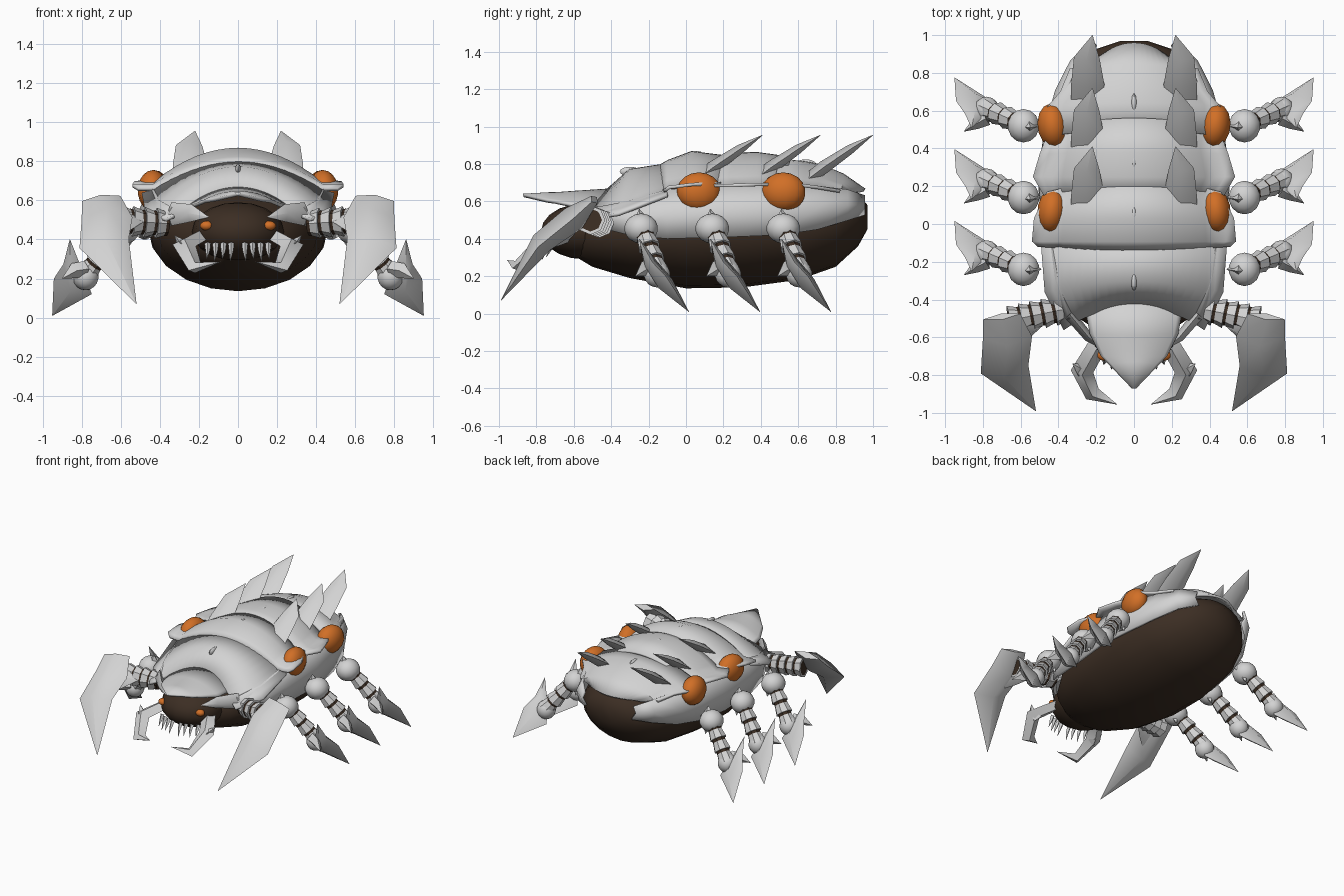
import bpy, bmesh, math
from mathutils import Vector, Matrix

cube = bpy.data.objects.get("Cube")
if cube:
    bpy.data.objects.remove(cube, do_unlink=True)


def material(name, rgb):
    m = bpy.data.materials.new(name)
    m.use_nodes = True
    m.diffuse_color = (*rgb, 1)
    m.node_tree.nodes["Principled BSDF"].inputs["Base Color"].default_value = (*rgb, 1)
    return m


GREY = material("shell grey", (0.65, 0.65, 0.65))
BROWN = material("flesh brown", (0.045, 0.027, 0.017))
ORANGE = material("eye orange", (0.64, 0.16, 0.02))
X, Y, Z = Vector((1, 0, 0)), Vector((0, 1, 0)), Vector((0, 0, 1))


def finish(name, bm, mat, mirror=True, thick=0, angle=40):
    bmesh.ops.recalc_face_normals(bm, faces=bm.faces)
    me = bpy.data.meshes.new(name)
    bm.to_mesh(me)
    bm.free()
    me.materials.append(mat)
    for p in me.polygons:
        p.use_smooth = True
    me.set_sharp_from_angle(angle=math.radians(angle))
    ob = bpy.data.objects.new(name, me)
    bpy.context.scene.collection.objects.link(ob)
    if thick:
        s = ob.modifiers.new("thickness", 'SOLIDIFY')
        s.thickness, s.offset = thick, 0
    if mirror:
        ob.modifiers.new("mirror", 'MIRROR')


def skin(bm, rings, closed=True):
    """Join successive point rings with quads."""
    rows = [[bm.verts.new(p) for p in r] for r in rings]
    n = len(rows[0])
    for a, b in zip(rows, rows[1:]):
        for i in range(n if closed else n - 1):
            j = (i + 1) % n
            bm.faces.new((a[i], a[j], b[j], b[i]))
    if closed:
        bm.faces.new(rows[0])
        bm.faces.new(rows[-1])
    bmesh.ops.remove_doubles(bm, verts=bm.verts, dist=0.0005)


def blade(name, path, widths, thicks, wide=X):
    """Diamond-section spike along a path."""
    pts = [Vector(p) for p in path]
    rings = []
    for i, p in enumerate(pts):
        t = (pts[min(i + 1, len(pts) - 1)] - pts[max(i - 1, 0)]).normalized()
        side = (wide - t * wide.dot(t)).normalized()
        a, b = side * max(widths[i], .001), t.cross(side) * max(thicks[i], .001)
        rings.append([p + a, p + b, p - a, p - b])
    bm = bmesh.new()
    skin(bm, rings)
    finish(name, bm, GREY, angle=60)


def ball(name, loc, size, mat, mirror=True, turn=0, segs=14):
    bm = bmesh.new()
    m = Matrix.Translation(loc) @ Matrix.Rotation(turn, 4, 'Z') @ Matrix.Diagonal((*size, 1))
    bmesh.ops.create_uvsphere(bm, u_segments=segs, v_segments=segs // 2 + 2, radius=1, matrix=m)
    finish(name, bm, mat, mirror)


def limb(name, a, b, r, count):
    """Brown core wrapped in overlapping grey collars."""
    a, b = Vector(a), Vector(b)
    d = b - a
    rot = d.to_track_quat('Z', 'Y').to_matrix().to_4x4()
    bm = bmesh.new()
    bmesh.ops.create_cone(bm, segments=8, radius1=r * .9, radius2=r * .88, depth=d.length,
                          cap_ends=True, matrix=Matrix.Translation((a + b) / 2) @ rot)
    finish(name + "_core", bm, BROWN)
    bm = bmesh.new()
    for i in range(count):
        c = a + d * (i + .5) / count
        bmesh.ops.create_cone(bm, segments=8, radius1=r * .82, radius2=r * 1.12,
                              depth=d.length / count, cap_ends=True,
                              matrix=Matrix.Translation(c) @ rot)
    finish(name + "_collars", bm, GREY)


def plate(name, rows, rim=.8, n=20):
    """Arched shell plate with a flat rim; rows are (y, half width, crown z, edge z, sweep)."""
    us = [2 * i / n - 1 for i in range(n + 1)]
    bm = bmesh.new()
    skin(bm, [[(w * u, y + sweep * u * u, zt - (zt - ze) * min(1, abs(u) / rim) ** 2) for u in us]
              for y, w, zt, ze, sweep in rows], closed=False)
    finish(name, bm, GREY, mirror=False, thick=.018)


# Soft body: (y, half width, bottom, top)
sections = [(-.6, .14, .31, .52), (-.5, .29, .25, .58), (-.3, .41, .19, .68), (0, .45, .135, .75),
            (.3, .46, .14, .77), (.6, .42, .18, .74), (.8, .33, .25, .70),
            (.92, .22, .36, .645), (.97, .07, .45, .58)]
bm = bmesh.new()
skin(bm, [[(w * math.cos(k * math.pi / 10), y, (b + t) / 2 + (t - b) / 2 * math.sin(k * math.pi / 10))
           for k in range(20)] for y, w, b, t in sections])
finish("body", bm, BROWN, mirror=False, angle=50)
ball("head", (0, -.54, .44), (.235, .235, .15), BROWN, mirror=False, segs=16)

# Back plates
plate("tail_plate", [(.5, .47, .82, .69, -.04), (.64, .46, .805, .685, -.02), (.72, .39, .79, .675, -.02),
                     (.84, .34, .74, .655, -.02), (.955, .23, .66, .635, -.12)], rim=.9)
plate("rear_plate", [(.14, .46, .825, .685, -.02), (.25, .535, .85, .685, 0),
                     (.38, .50, .855, .69, -.01), (.56, .45, .83, .69, -.06)])
plate("middle_plate", [(-.135, .51, .79, .655, .02), (-.09, .54, .815, .675, 0),
                       (.03, .53, .86, .69, 0), (.23, .46, .835, .695, -.06)])
plate("thorax_plate", [(-.43, .37, .65, .50, -.13), (-.3, .47, .765, .53, -.06),
                       (-.1, .49, .795, .63, 0)], rim=.95)
plate("head_plate", [(-.87, .006, .632, .63, 0), (-.73, .13, .64, .60, -.01), (-.70, .17, .64, .595, 0),
                     (-.59, .23, .648, .57, .01), (-.41, .26, .66, .57, 0)], rim=1)

# Side shell: (y, low x, low z, mid x, top x, top z)
sides = [(-.5, .35, .47, .36, .33, .56), (-.3, .44, .42, .445, .40, .60), (-.1, .475, .40, .475, .43, .66),
         (.25, .50, .41, .495, .44, .69), (.5, .465, .42, .465, .42, .69), (.7, .405, .45, .41, .36, .68),
         (.86, .31, .50, .33, .29, .66), (.95, .2, .53, .23, .21, .63)]
bm = bmesh.new()
skin(bm, [[(xl, y, zl), (xm, y, (zl + zt) / 2), (xt, y, zt)] for y, xl, zl, xm, xt, zt in sides], closed=False)
finish("side_shell", bm, GREY, thick=.02)

# Crest bumps and back spikes
for y, z in ((.64, .80), (.33, .84), (.05, .845), (-.3, .76)):
    ball("crest_bump", (0, y, z), (.016, .055, .025), GREY, mirror=False, segs=8)
for tip in (1.0, .72, .41):
    blade("back_spike", [(.25, tip - .36, .71), (.245, tip - .26, .785), (.25, tip - .12, .88), (.22, tip, .955)],
          [.085, .088, .068, 0], [.03, .035, .025, 0])

# Glowing side orbs
ball("rear_orb", (.43, .52, .65), (.082, .12, .105), ORANGE, turn=-.12)
ball("front_orb", (.435, .07, .65), (.078, .12, .105), ORANGE, turn=.1)

# Walking legs
for y in (.52, .14, -.24):
    ball("hip", (.585, y, .455), (.085, .09, .08), GREY)
    blade("hip_guard", [(.55, y - .01, .56), (.56, y, .47), (.56, y + .04, .36)], [0, .07, 0], [0, .06, 0])
    limb("thigh", (.62, y + .02, .42), (.78, y + .09, .22), .055, 3)
    ball("knee", (.78, y + .085, .21), (.068, .07, .07), GREY)
    blade("shin", [(.86, y - .01, .40), (.85, y + .05, .27), (.845, y + .13, .16), (.95, y + .255, .01)],
          [0, .045, .105, 0], [0, .035, .045, 0], wide=Vector((1, .3, 0)))
    blade("shin_spur", [(.78, y + .04, .25), (.84, y + .01, .24), (.90, y - .03, .2)],
          [.04, .04, 0], [.04, .03, 0], wide=Z)

# Front claws
limb("arm", (.36, -.45, .48), (.66, -.51, .5), .07, 5)
blade("claw", [(.70, -.49, .61), (.67, -.60, .51), (.685, -.77, .38), (.52, -.99, .07)],
      [.1, .13, .13, 0], [.025, .07, .06, 0])
blade("claw_spur", [(.66, -.6, .5), (.58, -.57, .5), (.485, -.54, .49)], [.12, .08, 0], [.05, .035, 0],
      wide=Vector((0, .6, .75)))

# Face: cheeks, eyes, jaws, teeth
blade("cheek", [(.34, -.48, .53), (.24, -.6, .535), (.15, -.67, .515)], [.06, .045, 0], [.03, .025, 0], wide=Z)
ball("eye", (.16, -.695, .47), (.036, .03, .025), ORANGE, segs=10)
blade("jaw", [(.18, -.62, .42), (.275, -.78, .37), (.22, -.9, .255), (.09, -.955, .285)],
      [.05, .06, .045, 0], [.035, .04, .03, 0])
blade("jaw_spur", [(.25, -.77, .34), (.29, -.77, .38), (.325, -.74, .42)], [.05, .035, 0], [.03, .025, 0], wide=Y)
for i in range(4):
    x = .035 + i * .04
    y = -.775 + x * x * 2
    blade("tooth", [(x, y + .02, .38), (x, y, .345), (x + .005, y - .02, .29 + .012 * (i % 2))],
          [.016, .012, 0], [.014, .01, 0])
